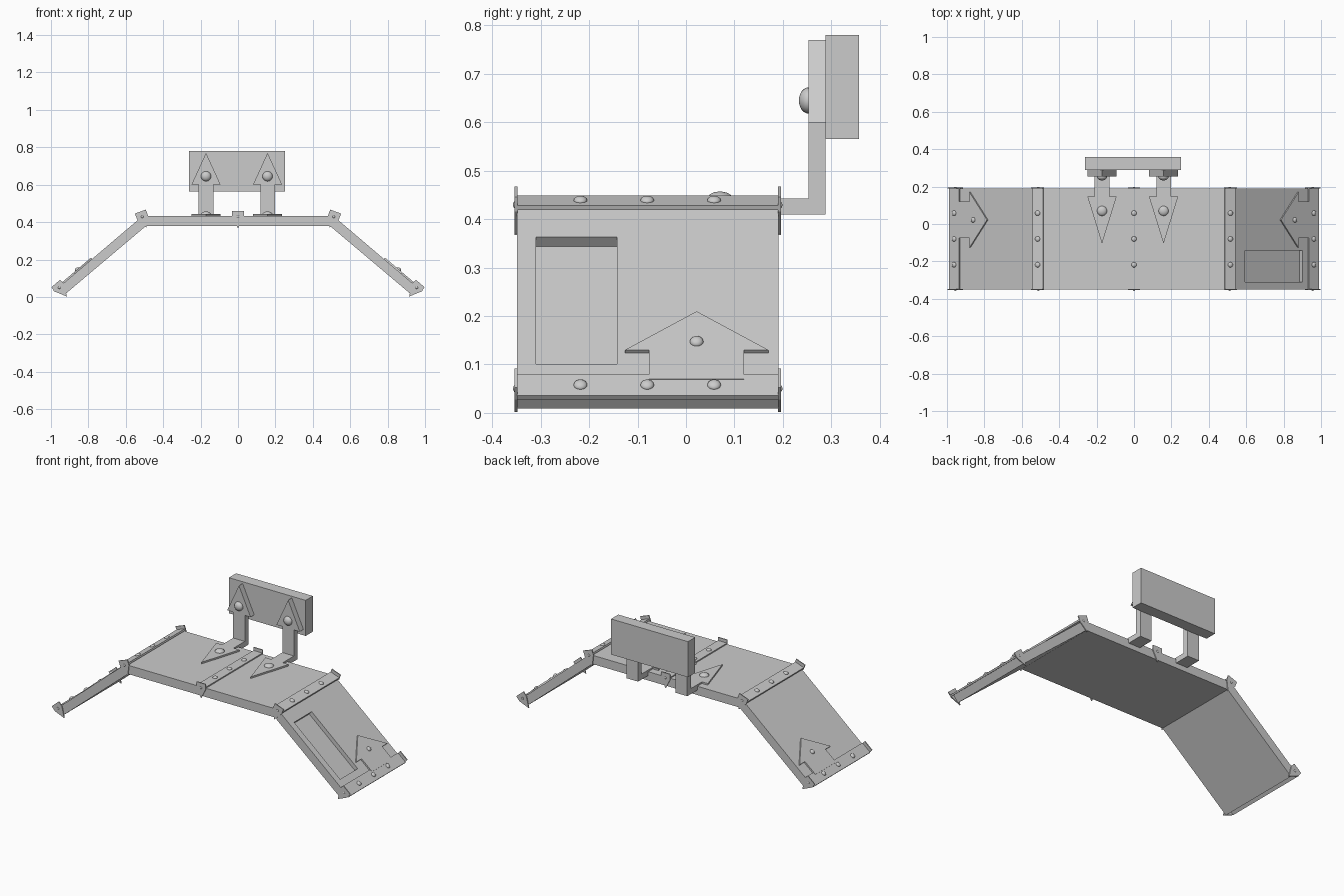
import bpy, bmesh
from math import radians, sin, cos
from mathutils import Matrix

if "Cube" in bpy.data.objects:
    bpy.data.objects.remove(bpy.data.objects["Cube"])

grey = bpy.data.materials.new("plain grey")
grey.use_nodes = True
grey.diffuse_color = (0.6, 0.6, 0.6, 1)
grey.node_tree.nodes["Principled BSDF"].inputs["Base Color"].default_value = (0.6, 0.6, 0.6, 1)

FRONT, BACK = -0.349, 0.191
DECK_TOP, DECK_BOTTOM = 0.433, 0.38
CORNER = 0.51
SLOPE = radians(40.4)
STRAP = 0.007
PLATE = 0.009


def finish(name, bm, matrix, smooth=False):
    bm.transform(matrix)
    bmesh.ops.recalc_face_normals(bm, faces=bm.faces)
    for face in bm.faces:
        face.smooth = smooth
    mesh = bpy.data.meshes.new(name)
    bm.to_mesh(mesh)
    bm.free()
    mesh.materials.append(grey)
    obj = bpy.data.objects.new(name, mesh)
    bpy.context.collection.objects.link(obj)
    return obj


def prism(name, points, low, high, matrix=Matrix()):
    """Outline in local XY, extruded from low to high along local Z."""
    bm = bmesh.new()
    face = bm.faces.new([bm.verts.new((x, y, low)) for x, y in points])
    top = bmesh.ops.extrude_face_region(bm, geom=[face])["geom"]
    verts = [v for v in top if isinstance(v, bmesh.types.BMVert)]
    bmesh.ops.translate(bm, verts=verts, vec=(0, 0, high - low))
    return finish(name, bm, matrix)


def rectangle(x0, x1, y0, y1):
    return [(x0, y0), (x1, y0), (x1, y1), (x0, y1)]


def arrow(tip, base, end, half, shaft, mid=0):
    """Arrow along local X, centred across on mid."""
    side = [(base, half), (base, shaft), (end, shaft)]
    return [(tip, mid)] + [(x, mid + y) for x, y in side] + [(x, mid - y) for x, y in reversed(side)]


def bolt(name, x, y, z, radius, height, matrix=Matrix()):
    """Domed head whose round side points along local Z."""
    bm = bmesh.new()
    bmesh.ops.create_uvsphere(bm, u_segments=20, v_segments=12, radius=1)
    place = Matrix.Translation((x, y, z)) @ Matrix.Diagonal((radius, radius, height, 1))
    return finish(name, bm, matrix @ place, True)


def frame(x, z, angle):
    return Matrix.Translation((x, 0, z)) @ Matrix.Rotation(angle, 4, 'Y')


UPRIGHT = Matrix.Rotation(radians(90), 4, 'X')      # local Y up, local Z to the front
slope = frame(CORNER, DECK_TOP, SLOPE)

# Bent deck: flat centre with a ramp on each side
length, depth = 0.596, 0.05
under = CORNER - 0.019
end_x, end_z = CORNER + length * cos(SLOPE), DECK_TOP - length * sin(SLOPE)
half = [(0, DECK_TOP), (CORNER, DECK_TOP), (end_x, end_z),
        (end_x - depth * sin(SLOPE), end_z - depth * cos(SLOPE)), (under, DECK_BOTTOM), (0, DECK_BOTTOM)]
outline = half + [(-x, z) for x, z in reversed(half[1:-1])]
deck = prism("deck", outline, -BACK, -FRONT, UPRIGHT)

# Strap positions: along each side and at the centre
straps = [("centre", 1, frame(0, DECK_TOP, 0), 0.03)]

for label, s in (("left", 1), ("right", -1)):
    mirror = Matrix.Diagonal((s, 1, 1, 1))
    ramp = mirror @ slope

    # Recessed panel in the ramp
    cutter = prism("panel_cutter", rectangle(0.108, 0.512, -0.31, -0.142), -0.025, 0.05, ramp)
    cutter.hide_render = True
    cut = deck.modifiers.new("panel", 'BOOLEAN')
    cut.operation, cut.solver, cut.object = 'DIFFERENCE', 'EXACT', cutter
    bpy.context.view_layer.objects.active = deck
    bpy.ops.object.modifier_apply(modifier=cut.name)
    bpy.data.objects.remove(cutter)

    # Arrow plate on the ramp
    prism(label + "_ramp_arrow", arrow(0.355, 0.478, 0.57, 0.148, 0.098, 0.022), -0.002, PLATE, ramp)
    bolt(label + "_ramp_arrow_bolt", 0.452, 0.022, PLATE, 0.014, 0.01, ramp)

    straps.append((label + "_corner", s, mirror @ frame(CORNER + 0.003, DECK_TOP - 0.001, SLOPE / 2), 0.03))
    straps.append((label + "_end", s, ramp @ Matrix.Translation((0.5875, 0, 0)), 0.034))

# Straps with their bolts and pointed end brackets
for label, s, place, width in straps:
    prism(label + "_strap", rectangle(-width, width, FRONT, BACK), -0.003, STRAP, place)
    for y in (-0.218, -0.08, 0.058):
        bolt(label + "_strap_bolt", 0, y, STRAP, 0.014, 0.009, place)
    for y, out, side in ((FRONT, 1, "front"), (BACK, -1, "back")):
        bracket = [(-0.031, 0.026), (0.031, 0.026), (0.031, -0.006), (0, -0.066), (-0.031, -0.006)]
        wall = place @ Matrix.Translation((0, y, 0)) @ Matrix.Diagonal((1, out, 1, 1)) @ UPRIGHT
        prism(label + "_" + side + "_bracket", bracket, -0.001, 0.005, wall)
        bolt(label + "_" + side + "_rivet", 0, -0.003, 0.004, 0.007, 0.004, wall)

# Two bent arms with arrow heads
along_y = Matrix.Rotation(radians(90), 4, 'Z')
along_z = Matrix.Rotation(radians(-90), 4, 'Z') @ Matrix.Rotation(radians(-90), 4, 'Y')
for label, x in (("left", 0.158), ("right", -0.171)):
    shift = Matrix.Translation((x, 0, 0))
    prism(label + "_arm_base", arrow(-0.105, 0.147, 0.288, 0.078, 0.039), 0.41, 0.443, shift @ along_y)
    prism(label + "_arm_upright", arrow(0.77, 0.6, 0.41, 0.078, 0.039), 0.253, 0.288, shift @ along_z)
    bolt(label + "_arm_base_bolt", 0, 0.07, 0.441, 0.027, 0.016, shift)
    bolt(label + "_arm_upright_bolt", 0, 0.645, -0.253, 0.027, 0.02, shift @ UPRIGHT)

# Back board held by the arms
prism("back_board", rectangle(-0.263, 0.251, 0.288, 0.357), 0.565, 0.78)
